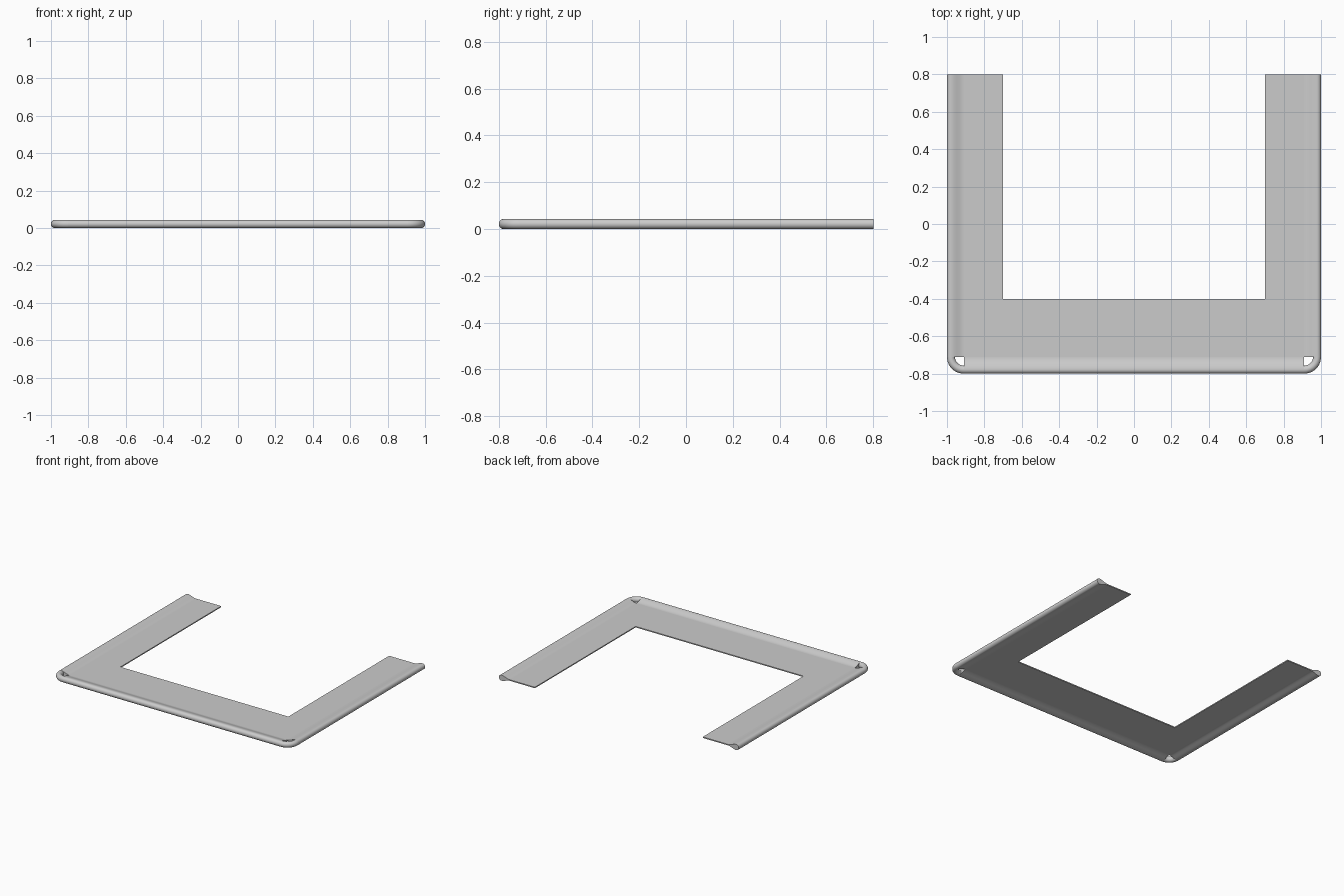
import bpy, bmesh, math
from mathutils import Vector, Matrix

if "Cube" in bpy.data.objects:
    bpy.data.objects.remove(bpy.data.objects["Cube"])

R = 0.0215      # bead radius
T = 0.004       # half thickness of the sheet
CX, CY = 0.91, -0.71   # corner centre
W = 0.09        # width of the rolled rim


def finish(bm, name, smooth=True):
    bmesh.ops.recalc_face_normals(bm, faces=bm.faces[:])
    me = bpy.data.meshes.new(name)
    bm.to_mesh(me)
    bm.free()
    ob = bpy.data.objects.new(name, me)
    bpy.context.collection.objects.link(ob)
    if smooth:
        bpy.ops.object.select_all(action='DESELECT')
        bpy.context.view_layer.objects.active = ob
        ob.select_set(True)
        bpy.ops.object.shade_smooth_by_angle(angle=math.radians(35))
    return ob


def rim_profile():
    # teardrop section: (distance from outer edge, height above mid plane)
    n = 10
    upper = []
    for i in range(n + 1):
        t = i / n
        s = t * t * (3 - 2 * t)
        upper.append((W - (W - R) * t, T + (R - T) * s))
    arc = [(R - R * math.sin(a), R * math.cos(a))
           for a in (math.pi * i / 16 for i in range(1, 16))]
    lower = [(d, -h) for d, h in reversed(upper)]
    return upper + arc + lower


def extrude_loop(points, vec, name):
    bm = bmesh.new()
    face = bm.faces.new([bm.verts.new(p) for p in points])
    ext = bmesh.ops.extrude_face_region(bm, geom=[face], use_keep_orig=True)
    bmesh.ops.translate(bm, vec=vec,
                        verts=[v for v in ext['geom'] if isinstance(v, bmesh.types.BMVert)])
    return finish(bm, name)


# flat U-shaped sheet
outline = [(-CX, 0.8), (-CX, CY), (CX, CY), (CX, 0.8),
           (0.7, 0.8), (0.7, -0.4), (-0.7, -0.4), (-0.7, 0.8)]
extrude_loop([(x, y, R - T) for x, y in outline], (0, 0, 2 * T), "sheet")

# straight rolled rims
prof = rim_profile()
extrude_loop([(-CX, -0.8 + d, R + h) for d, h in prof], (2 * CX, 0, 0), "front_rim")
for s, side in ((-1, "left"), (1, "right")):
    extrude_loop([(s * (1 - d), CY, R + h) for d, h in prof],
                 (0, 0.8 - CY, 0), side + "_rim")

    # rounded corner bead, leaving a small opening inside
    bm = bmesh.new()
    ring = [bm.verts.new((s * (1 - R + R * math.cos(a)), CY, R + R * math.sin(a)))
            for a in (2 * math.pi * i / 32 for i in range(32))]
    edges = [bm.edges.new((ring[i], ring[(i + 1) % 32])) for i in range(32)]
    bmesh.ops.spin(bm, geom=ring + edges, cent=(s * CX, CY, 0), axis=(0, 0, 1),
                   angle=-s * math.pi / 2, steps=12)
    finish(bm, side + "_corner_bead")
